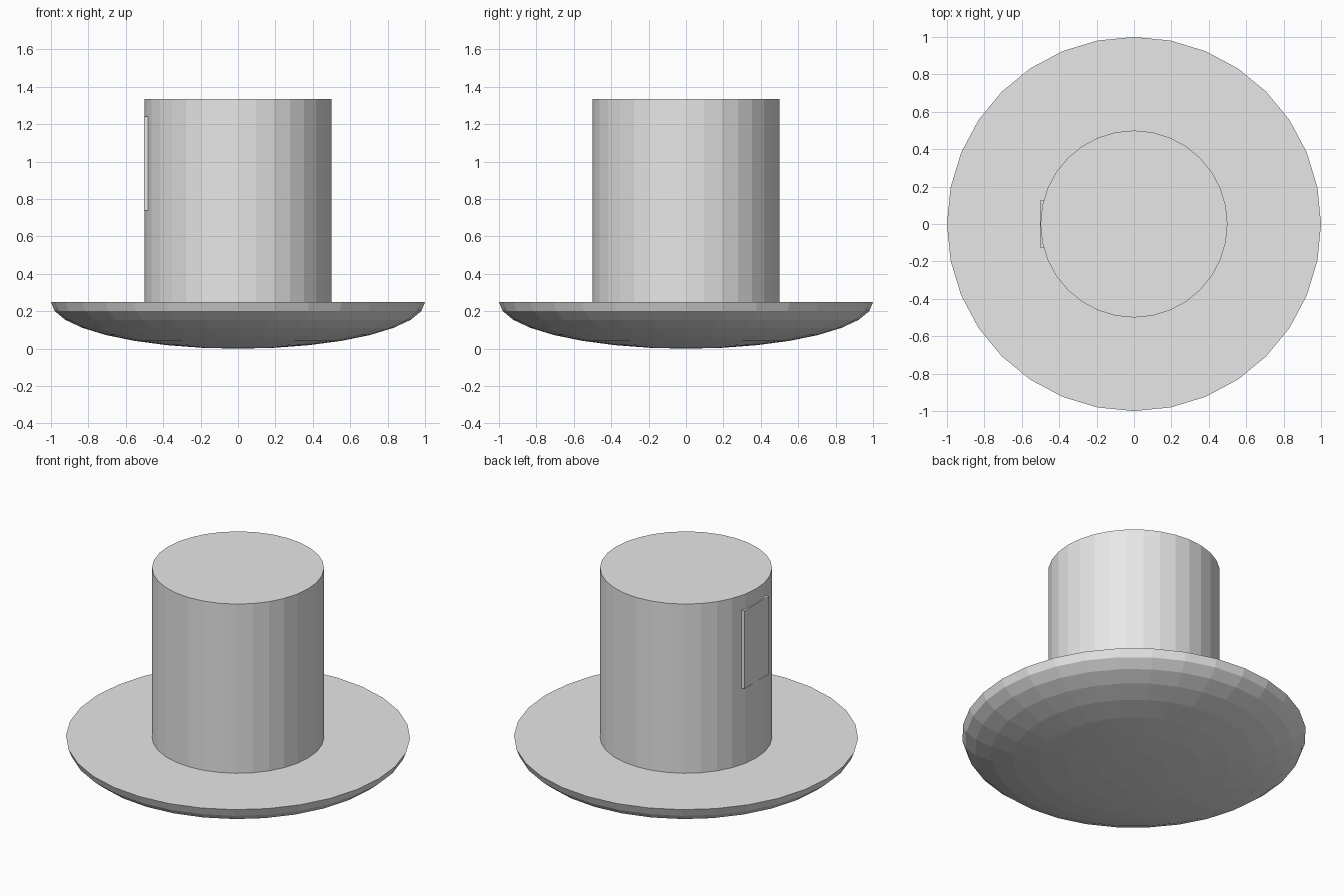
import bpy, bmesh, math

if "Cube" in bpy.data.objects:
    bpy.data.objects.remove(bpy.data.objects["Cube"])

grey = bpy.data.materials.new("light_grey")
grey.diffuse_color = (0.8, 0.8, 0.8, 1)
grey.use_nodes = True
grey.node_tree.nodes["Principled BSDF"].inputs["Base Color"].default_value = grey.diffuse_color

SIDES = 32


def lathe(name, profile):
    """Revolve (radius, z) points about z, closing open ends with a flat cap or a pole."""
    bm = bmesh.new()
    rings = []
    for r, z in profile:
        count = SIDES if r > 1e-4 else 1
        rings.append([bm.verts.new((r * math.cos(2 * math.pi * i / SIDES),
                                    r * math.sin(2 * math.pi * i / SIDES), z))
                      for i in range(count)])
    for a, b in zip(rings, rings[1:]):
        for i in range(SIDES):
            j = (i + 1) % SIDES
            if len(a) == 1:
                bm.faces.new((a[0], b[j], b[i]))
            else:
                bm.faces.new((a[i], a[j], b[j], b[i]))
    for ring in (rings[0], rings[-1]):
        if len(ring) > 1:
            bm.faces.new(ring)
    finish(name, bm)


def finish(name, bm):
    bmesh.ops.recalc_face_normals(bm, faces=bm.faces)
    mesh = bpy.data.meshes.new(name)
    bm.to_mesh(mesh)
    bm.free()
    mesh.materials.append(grey)
    bpy.context.collection.objects.link(bpy.data.objects.new(name, mesh))


# Shallow rounded base: lower half of a flattened sphere with a flat top
STEPS = 8
angles = [math.pi / 2 * k / STEPS for k in range(STEPS + 1)]
lathe("dish_base", [(math.sin(a), 0.25 - 0.25 * math.cos(a)) for a in angles])

# Upright drum standing on the flat top
lathe("drum_body", [(0.5, 0.25), (0.5, 1.335)])

# Thin rectangular panel set into the left side of the drum
bm = bmesh.new()
bmesh.ops.create_cube(bm, size=1)
bmesh.ops.scale(bm, vec=(0.02, 0.25, 0.5), verts=bm.verts)
bmesh.ops.translate(bm, vec=(-0.4915, 0, 0.99), verts=bm.verts)
finish("side_panel", bm)
